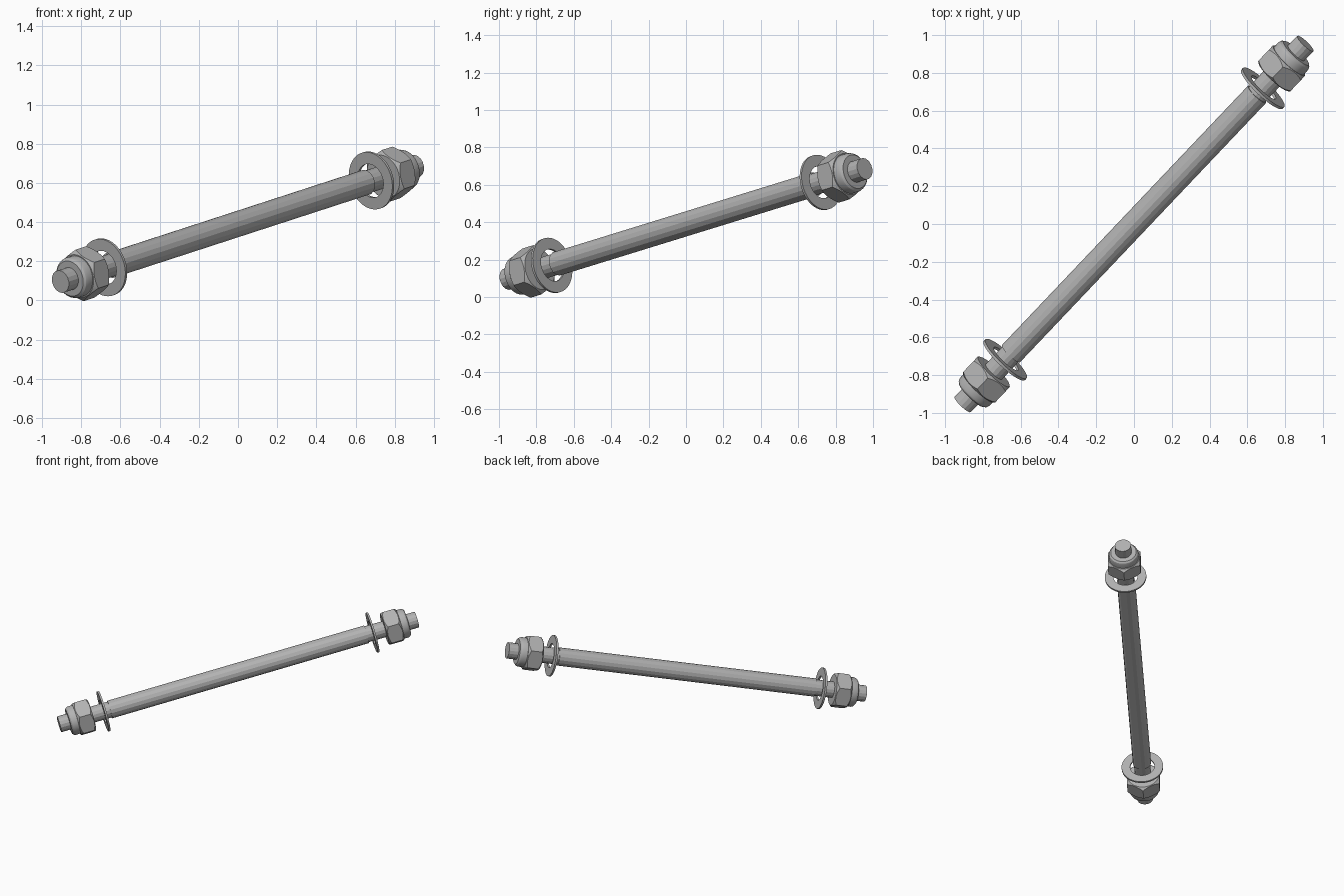
import bpy, bmesh
from math import sin, cos, pi, radians
from mathutils import Matrix, Vector

cube = bpy.data.objects.get("Cube")
if cube:
    bpy.data.objects.remove(cube)

CENTRE = Vector((0, 0, 0.391))
AXIS = Vector((0.907, 0.956, 0.295)).normalized()
HALF = 1.35

steel = bpy.data.materials.new("steel grey")
steel.use_nodes = True
steel.diffuse_color = (0.45, 0.45, 0.45, 1)
steel.node_tree.nodes["Principled BSDF"].inputs["Base Color"].default_value = (0.45, 0.45, 0.45, 1)


def frame(sign):
    """Local z runs outward along the bolt, local y points as far up as it can."""
    z = AXIS * sign
    y = (Vector((0, 0, 1)) - z * z.z).normalized()
    x = y.cross(z)
    return Matrix.Translation(CENTRE) @ Matrix((x, y, z)).transposed().to_4x4()


def turned(name, profile, sides, sign=1, ring=False, smooth=False):
    """Sweep a profile round the bolt; each entry is (r, s) or a function of angle."""
    bm = bmesh.new()
    loops = []
    for p in profile:
        loop = []
        for i in range(sides):
            a = pi / 2 + 2 * pi * i / sides
            r, s = p(2 * pi * i / sides) if callable(p) else p
            loop.append(bm.verts.new((r * cos(a), r * sin(a), s)))
        loops.append(loop)
    pairs = list(zip(loops, loops[1:]))
    if ring:
        pairs.append((loops[-1], loops[0]))
    else:
        bm.faces.new(loops[0])
        bm.faces.new(loops[-1])
    for lo, hi in pairs:
        for i in range(sides):
            j = (i + 1) % sides
            bm.faces.new((lo[i], lo[j], hi[j], hi[i]))
    bmesh.ops.recalc_face_normals(bm, faces=bm.faces)
    mesh = bpy.data.meshes.new(name)
    bm.to_mesh(mesh)
    bm.free()
    mesh.materials.append(steel)
    obj = bpy.data.objects.new(name, mesh)
    bpy.context.collection.objects.link(obj)
    obj.matrix_world = frame(sign)
    if smooth:
        bpy.ops.object.select_all(action="DESELECT")
        obj.select_set(True)
        bpy.context.view_layer.objects.active = obj
        bpy.ops.object.shade_smooth_by_angle(angle=radians(20))
    return obj


CORNER = 0.135
FLAT = CORNER * cos(pi / 6)
BORE = 0.054


def hexagon(s, inward):
    """Hexagon outline whose corners are chamfered back from the end face at s."""
    def point(a):
        r = FLAT / cos((a % (pi / 3)) - pi / 6)
        return r, s + inward * (0.004 + (r - FLAT) * 0.8)
    return point


# Shank with reduced ends
STEP = 0.97
turned("shank", [(0.059, -HALF), (0.059, -STEP), (0.066, -STEP),
                 (0.066, STEP), (0.059, STEP), (0.059, HALF)], 16)

# Washer and lock nut at each end
for side, sign in (("left", 1), ("right", -1)):
    turned(side + "_washer", [(0.088, 1.008), (0.15, 1.008), (0.15, 1.022), (0.088, 1.022)],
           48, sign, ring=True, smooth=True)
    turned(side + "_hex_nut", [(BORE, 1.105), (FLAT - 0.004, 1.105), hexagon(1.105, 1),
                               hexagon(1.222, -1), (FLAT - 0.004, 1.222), (BORE, 1.222)],
           48, sign, ring=True, smooth=True)
    turned(side + "_lock_collar", [(BORE, 1.215), (0.107, 1.215), (0.107, 1.256), (0.103, 1.268),
                                   (0.092, 1.278), (0.08, 1.278), (BORE, 1.278)],
           48, sign, ring=True, smooth=True)
